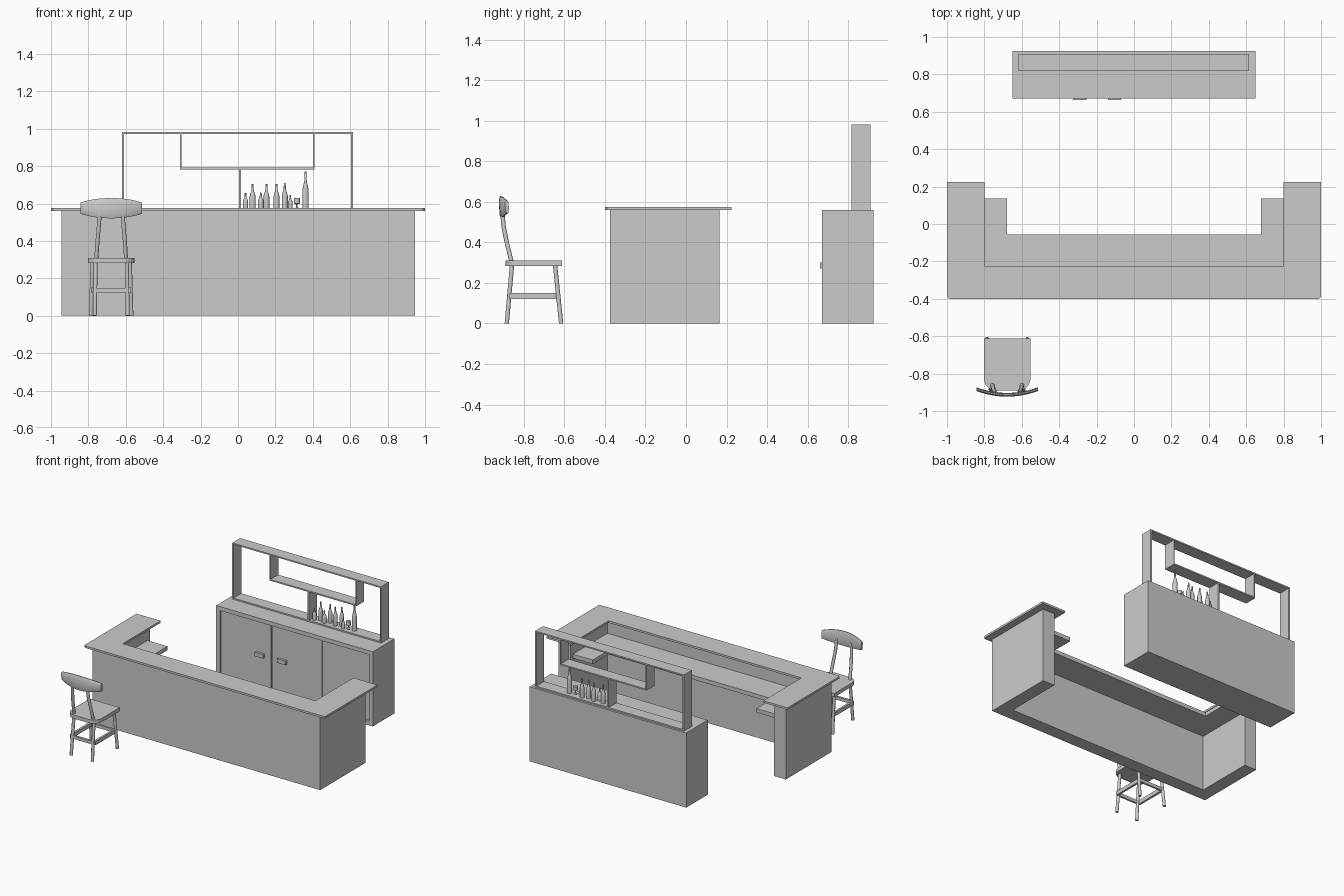
import bpy, bmesh
from math import sin, cos, pi, radians
from mathutils import Vector

if "Cube" in bpy.data.objects:
    bpy.data.objects.remove(bpy.data.objects["Cube"])


def finish(name, bm):
    bmesh.ops.recalc_face_normals(bm, faces=bm.faces[:])
    me = bpy.data.meshes.new(name)
    bm.to_mesh(me)
    bm.free()
    ob = bpy.data.objects.new(name, me)
    bpy.context.collection.objects.link(ob)
    return ob


def smooth(ob, angle=35):
    bpy.ops.object.select_all(action='DESELECT')
    ob.select_set(True)
    bpy.context.view_layer.objects.active = ob
    bpy.ops.object.shade_smooth_by_angle(angle=radians(angle))


def prism(name, pts, z0, z1):
    bm = bmesh.new()
    f = bm.faces.new([bm.verts.new((x, y, z0)) for x, y in pts])
    r = bmesh.ops.extrude_face_region(bm, geom=[f])
    for v in r['geom']:
        if isinstance(v, bmesh.types.BMVert):
            v.co.z = z1
    return finish(name, bm)


def box(name, x0, x1, y0, y1, z0, z1):
    return prism(name, [(x0, y0), (x1, y0), (x1, y1), (x0, y1)], z0, z1)


def u_shape(name, xo, xi, y0, yi, y1, z0, z1, c=0.0):
    """U-shaped slab, open at the back; c chamfers the front corners."""
    half = [(xo - c, y0), (xo, y0 + c), (xo, y1), (xi, y1), (xi, yi)]
    if not c:
        half = half[1:]
    return prism(name, half + [(-x, y) for x, y in reversed(half)], z0, z1)


def tube(name, pts, r, sides=8, flat=1.0):
    """Round bar with horizontal or vertical rings swept along a short path."""
    bm = bmesh.new()
    pts = [Vector(p) for p in pts]
    rings = []
    for i, p in enumerate(pts):
        d = (pts[min(i + 1, len(pts) - 1)] - pts[max(i - 1, 0)]).normalized()
        side = d.cross(Vector((0, 0, 1) if abs(d.z) < 0.7 else (0, 1, 0))).normalized()
        up = side.cross(d)
        rings.append([bm.verts.new(p + side * r * flat * cos(a) + up * r * sin(a))
                      for a in (2 * pi * (k + .5) / sides for k in range(sides))])
    for a, b in zip(rings, rings[1:]):
        for k in range(sides):
            bm.faces.new((a[k], a[k - 1], b[k - 1], b[k]))
    bm.faces.new(rings[0])
    bm.faces.new(rings[-1])
    ob = finish(name, bm)
    if sides > 4:
        smooth(ob, 50)
    return ob


def lathe(name, x, y, z, profile, sides=16):
    bm = bmesh.new()
    rings = [[bm.verts.new((x + r * cos(2 * pi * k / sides), y + r * sin(2 * pi * k / sides), z + h))
              for k in range(sides)] for r, h in profile]
    for a, b in zip(rings, rings[1:]):
        for k in range(sides):
            bm.faces.new((a[k], a[k - 1], b[k - 1], b[k]))
    bm.faces.new(rings[0])
    bm.faces.new(rings[-1])
    smooth(finish(name, bm))


# Bar counter: walls, raised top, lower working shelf
u_shape("counter_walls", 0.945, 0.845, -0.375, -0.275, 0.165, 0, 0.56)
u_shape("counter_top", 1.0, 0.80, -0.40, -0.225, 0.225, 0.56, 0.575, 0.01)
u_shape("work_shelf", 0.845, 0.68, -0.275, -0.055, 0.135, 0.42, 0.45)

# Back cabinet: carcass, front frame, three doors, handles
box("cabinet_body", -0.65, 0.65, 0.695, 0.925, 0, 0.56)
for s, side in ((-1, "left"), (1, "right")):
    box("cabinet_stile_" + side, *sorted((s * 0.62, s * 0.65)), 0.67, 0.695, 0, 0.56)
box("cabinet_bottom_rail", -0.62, 0.62, 0.67, 0.695, 0, 0.03)
box("cabinet_top_rail", -0.62, 0.62, 0.67, 0.695, 0.53, 0.56)
for i, (a, b) in enumerate(((-0.617, -0.202), (-0.194, 0.22), (0.226, 0.617))):
    box(f"cabinet_door_{i + 1}", a, b, 0.68, 0.70, 0.033, 0.527)
for i, x in enumerate((-0.29, -0.105)):
    box(f"door_handle_{i + 1}", x - 0.035, x + 0.035, 0.662, 0.685, 0.27, 0.3)

# Open display rack on the cabinet: (x0, x1, z0, z1)
rack = {
    "rack_base": (-0.62, 0.615, 0.56, 0.57),
    "rack_top": (-0.62, 0.615, 0.972, 0.982),
    "rack_left_post": (-0.62, -0.61, 0.57, 0.972),
    "rack_right_post": (0.605, 0.615, 0.57, 0.972),
    "rack_shelf": (-0.31, 0.41, 0.782, 0.792),
    "rack_shelf_left": (-0.31, -0.302, 0.792, 0.972),
    "rack_shelf_right": (0.402, 0.41, 0.792, 0.972),
    "rack_divider": (0.005, 0.017, 0.57, 0.782),
}
for name, (x0, x1, z0, z1) in rack.items():
    box(name, x0, x1, 0.817, 0.91, z0, z1)

# Bottles: x, y, radius, height
bottles = [(0.04, 0.85, 0.014, 0.085), (0.078, 0.87, 0.016, 0.135), (0.122, 0.85, 0.015, 0.09),
           (0.152, 0.875, 0.016, 0.135), (0.206, 0.86, 0.016, 0.135), (0.25, 0.875, 0.016, 0.14),
           (0.28, 0.85, 0.012, 0.075), (0.361, 0.865, 0.017, 0.2)]
for i, (x, y, r, h) in enumerate(bottles):
    lathe(f"bottle_{i + 1}", x, y, 0.57,
          [(r, 0), (r, h * .5), (r * .8, h * .6), (r * .4, h * .74), (r * .3, h * .97), (r * .3, h)])
lathe("drinking_glass", 0.315, 0.86, 0.57,
      [(0.012, 0), (0.012, 0.004), (0.004, 0.01), (0.004, 0.025), (0.016, 0.03), (0.016, 0.06)])

# Chair seat: straight at the front, rounded at the back
CX = -0.678
arc = [(0.06 + 0.065 * cos(a), -0.825 - 0.065 * sin(a)) for a in (pi / 2 * k / 6 for k in range(7))]
outline = [(0.125, -0.612)] + arc
prism("seat", [(CX + x, y) for x, y in outline] + [(CX - x, y) for x, y in reversed(outline)],
      0.283, 0.31)

# Chair legs, side stretchers and back posts, mirrored about the chair centre
for s, side in ((-1, "left"), (1, "right")):
    def P(x, y, z):
        return (CX + s * x, y, z)
    tube("front_leg_" + side, [P(0.088, -0.884, 0), P(0.083, -0.858, 0.29)], 0.0115)
    tube("back_leg_" + side, [P(0.108, -0.616, 0), P(0.1, -0.646, 0.29)], 0.0115)
    box("side_stretcher_" + side, *sorted((CX + s * 0.09, CX + s * 0.106)), -0.87, -0.628, 0.121, 0.15)
    tube("back_post_" + side, [P(0.08, -0.86, 0.3), P(0.073, -0.884, 0.4),
                               P(0.066, -0.9, 0.48), P(0.06, -0.907, 0.56)], 0.0115)
for name, y in (("near_stretcher", -0.873), ("far_stretcher", -0.632)):
    box(name, CX - 0.095, CX + 0.095, y - 0.007, y + 0.007, 0.124, 0.148)

# Curved backrest: lens-shaped board bent around the sitter
bm = bmesh.new()
rows = []
for k in range(17):
    u = -1 + k / 8
    y, h = -0.912 + 0.03 * u * u, 0.054 - 0.024 * abs(u) ** 2.2
    sec = [(-0.008, -0.7), (-0.011, 0.7), (-0.004, 1), (0.002, 1), (0.007, 0.7), (0.009, -0.7),
           (0.005, -1), (-0.002, -1)]
    rows.append([bm.verts.new((CX + u * 0.165, y + dy, 0.575 + t * h)) for dy, t in sec])
for a, b in zip(rows, rows[1:]):
    for k in range(8):
        bm.faces.new((a[k], a[k - 1], b[k - 1], b[k]))
bm.faces.new(rows[0])
bm.faces.new(rows[-1])
smooth(finish("backrest", bm))
